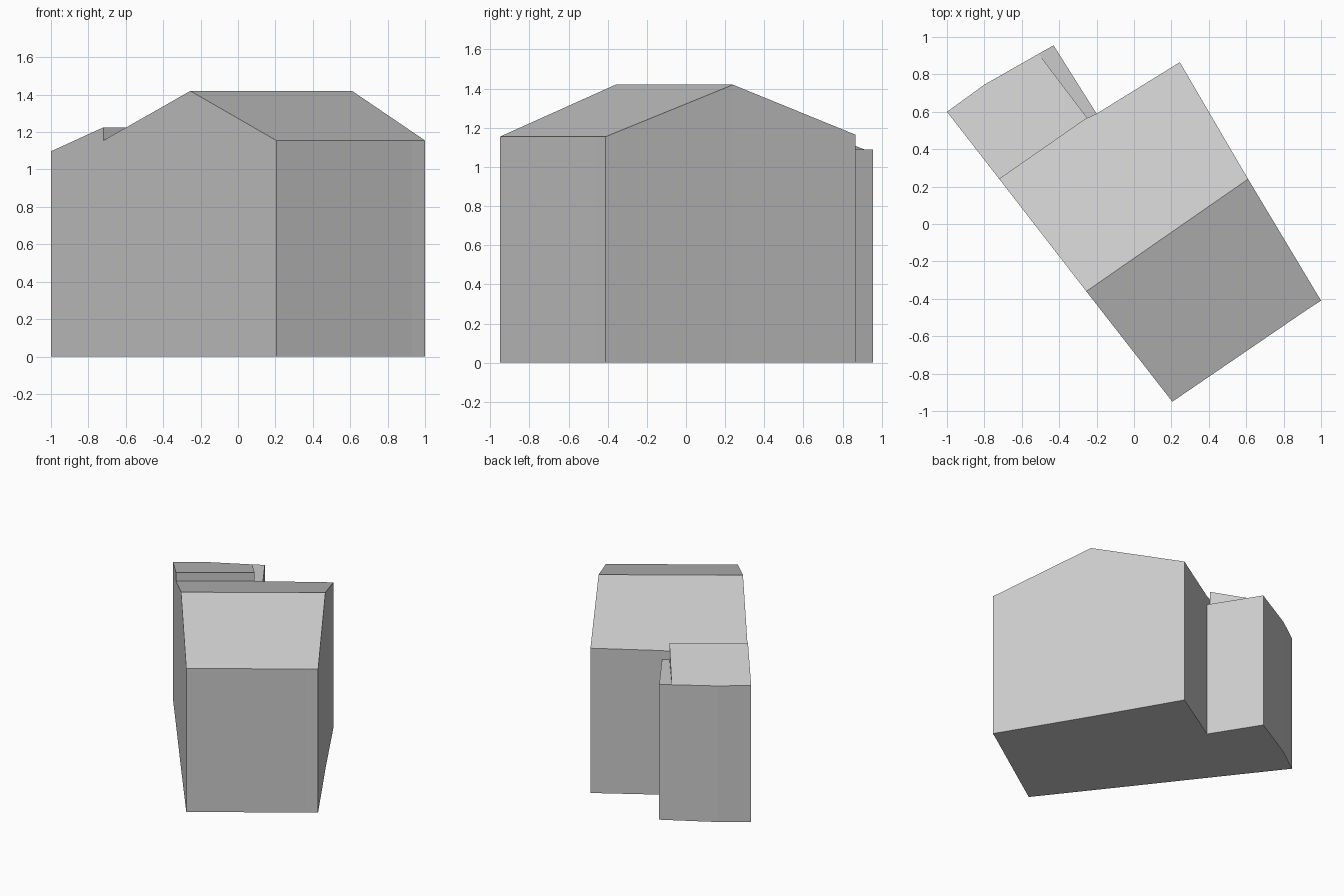
import bpy
import bmesh

cube = bpy.data.objects.get("Cube")
if cube:
    bpy.data.objects.remove(cube, do_unlink=True)

grey = bpy.data.materials.new("light_grey")
grey.use_nodes = True
colour = (0.6, 0.6, 0.6, 1)
grey.diffuse_color = colour
grey.node_tree.nodes["Principled BSDF"].inputs["Base Color"].default_value = colour


def block(name, outline, roofs, open_sides=()):
    """Raise walls from a counter-clockwise outline to each corner's own height."""
    bm = bmesh.new()
    low = [bm.verts.new((x, y, 0)) for x, y, z in outline]
    top = [bm.verts.new(p) for p in outline]
    count = len(outline)
    for i in range(count):
        j = (i + 1) % count
        if i not in open_sides:
            bm.faces.new((low[i], low[j], top[j], top[i]))
    bm.faces.new(low[::-1])
    for roof in roofs:
        bm.faces.new([top[i] for i in roof])
    mesh = bpy.data.meshes.new(name)
    bm.to_mesh(mesh)
    bm.free()
    mesh.materials.append(grey)
    obj = bpy.data.objects.new(name, mesh)
    bpy.context.collection.objects.link(obj)
    return obj


# Corners shared by the house and its annex
side = (-0.72, 0.24)
valley = (-0.25, 0.567)
nook = (-0.20, 0.59)
step = (-0.51, 0.91, 1.09)
eave, ridge, annex_top, flat = 1.155, 1.42, 1.225, 1.09

# Gabled house, with the ridge ends as corners of the gable walls
block("main_house", [
    (0.205, -0.95, eave), (0.93, -0.455, eave), (1.0, -0.41, eave),
    (0.61, 0.24, ridge), (0.245, 0.865, 1.165),
    (*nook, 1.16), (*valley, 1.158), (*side, eave),
    (-0.255, -0.36, ridge),
], [(0, 1, 2, 3, 8), (3, 4, 5, 6, 7, 8)])

# Rear annex with a single roof slope
block("annex", [
    (-1.0, 0.60, 1.097), (*side, annex_top), (*valley, annex_top),
    step, (-0.80, 0.745, 1.095),
], [(0, 1, 2, 3, 4)])

# Narrow flat-roofed strip beside the annex
block("annex_flat_strip", [
    step, (*valley, flat), (*nook, flat), (-0.43, 0.955, flat),
], [(0, 1, 2, 3)], open_sides=(0, 1))
